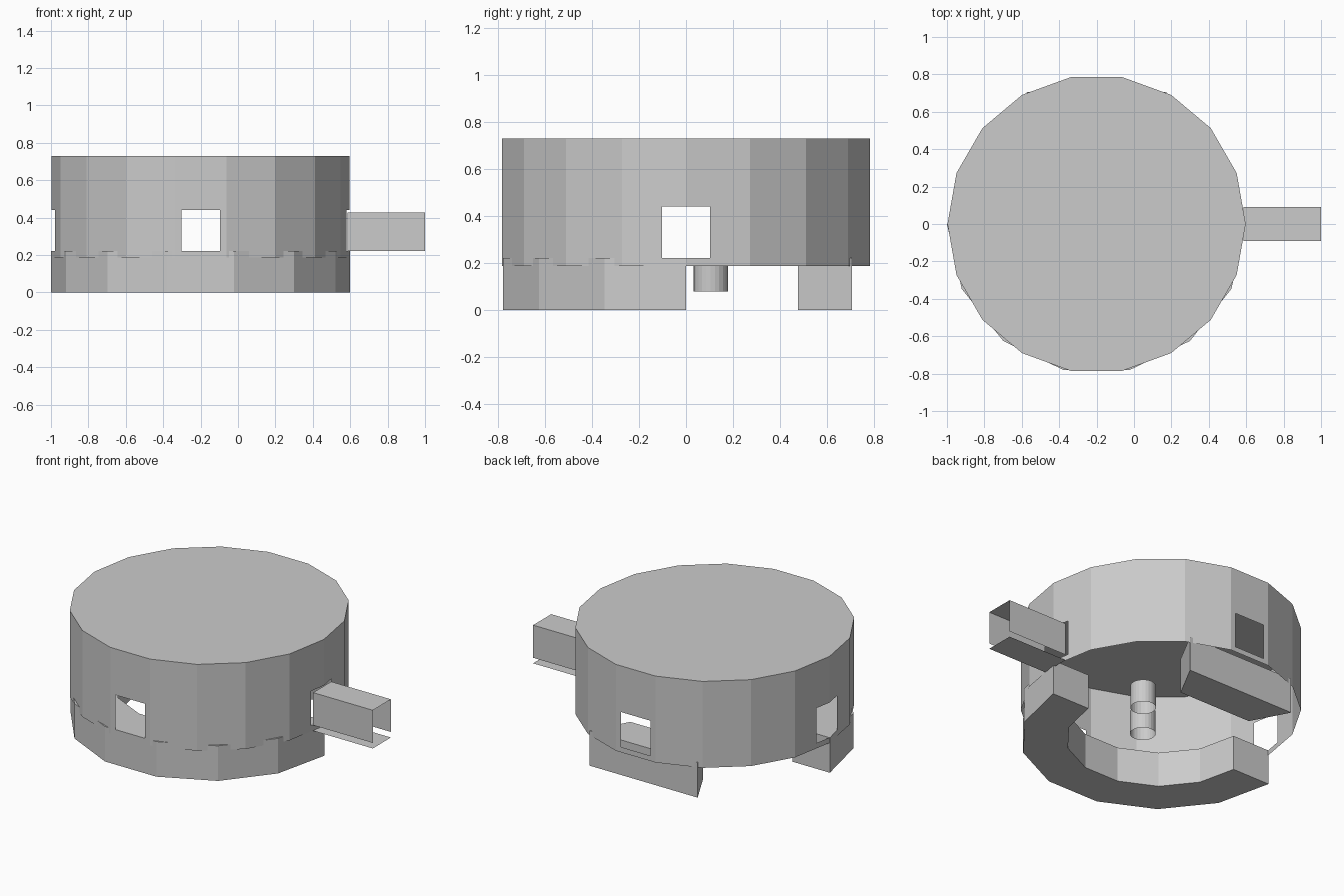
import bpy, bmesh, math
from mathutils import Vector

if "Cube" in bpy.data.objects:
    bpy.data.objects.remove(bpy.data.objects["Cube"])

CX = -0.2                      # drum axis
grey = bpy.data.materials.new("plain_grey")
grey.diffuse_color = (0.6, 0.6, 0.6, 1)
grey.use_nodes = True
grey.node_tree.nodes["Principled BSDF"].inputs["Base Color"].default_value = grey.diffuse_color


def finish(name, bm):
    me = bpy.data.meshes.new(name)
    bm.to_mesh(me)
    bm.free()
    me.materials.append(grey)
    ob = bpy.data.objects.new(name, me)
    bpy.context.collection.objects.link(ob)
    return ob


def polar(r, deg, z):
    a = math.radians(deg)
    return (CX + r * math.cos(a), r * math.sin(a), z)


def tube_wall(bm, x, y, r, n, z0, z1):
    rings = [[bm.verts.new((x + r * math.cos(2 * math.pi * i / n),
                            y + r * math.sin(2 * math.pi * i / n), z))
              for i in range(n)] for z in (z0, z1)]
    lo, hi = rings
    for i in range(n):
        j = (i + 1) % n
        bm.faces.new((lo[i], lo[j], hi[j], hi[i]))
    return hi


# Drum: thin open-bottomed shell with four square windows
bm = bmesh.new()
bm.faces.new(tube_wall(bm, CX, 0, 0.797, 18, 0.187, 0.73))
cuts = [((0, 0, z), (0, 0, 1)) for z in (0.22, 0.44)]
cuts += [((CX + s, 0, 0), (1, 0, 0)) for s in (-0.103, 0.103)]
cuts += [((0, s, 0), (0, 1, 0)) for s in (-0.103, 0.103)]
for co, no in cuts:
    walls = [f for f in bm.faces if abs(f.normal.z) < 0.5 or f.calc_center_median().z < 0.7]
    edges = {e for f in walls for e in f.edges}
    verts = {v for f in walls for v in f.verts}
    bm.normal_update()
    bmesh.ops.bisect_plane(bm, geom=list(verts) + list(edges) + walls,
                           plane_co=Vector(co), plane_no=Vector(no), dist=1e-5)
holes = []
for f in bm.faces:
    c = f.calc_center_median()
    if 0.22 < c.z < 0.44 and (abs(c.x - CX) < 0.103 or abs(c.y) < 0.103):
        holes.append(f)
bmesh.ops.delete(bm, geom=holes, context='FACES')
finish("drum_shell", bm)


# Feet: ring sectors under the drum
def ring_sector(name, start, end, steps):
    bm = bmesh.new()
    rows = []
    for i in range(steps + 1):
        a = start + (end - start) * i / steps
        rows.append([bm.verts.new(polar(r, a, z)) for r, z in
                     ((0.54, 0), (0.80, 0), (0.80, 0.22), (0.54, 0.22))])
    for p, q in zip(rows, rows[1:]):
        for k in range(4):
            m = (k + 1) % 4
            bm.faces.new((p[k], p[m], q[m], q[k]))
    bm.faces.new(rows[0])
    bm.faces.new(rows[-1])
    bmesh.ops.recalc_face_normals(bm, faces=bm.faces[:])
    finish(name, bm)


ring_sector("front_foot", 180, 360, 7)
ring_sector("back_foot", 62, 118, 1)

# Spout: open channel with a separate floor plate
bm = bmesh.new()
x0, x1, w, top = 0.585, 1.0, 0.09, 0.427
ends = [[bm.verts.new((x, y, z)) for y, z in
         ((-w, 0.222), (-w, top), (w, top), (w, 0.222))] for x in (x0, x1)]
for k in range(3):
    bm.faces.new((ends[0][k], ends[1][k], ends[1][k + 1], ends[0][k + 1]))
finish("spout_channel", bm)

bm = bmesh.new()
bm.faces.new([bm.verts.new((x, y, 0.187)) for x, y in
              ((x0, w), (x1, w), (x1, -w), (x0, -w))])
finish("spout_floor", bm)

# Pins: two short open tubes under the drum
for name, x, y in (("right_pin", 0.02, 0.105), ("left_pin", -0.17, -0.124)):
    bm = bmesh.new()
    tube_wall(bm, x, y, 0.073, 24, 0.077, 0.22)
    finish(name, bm)
